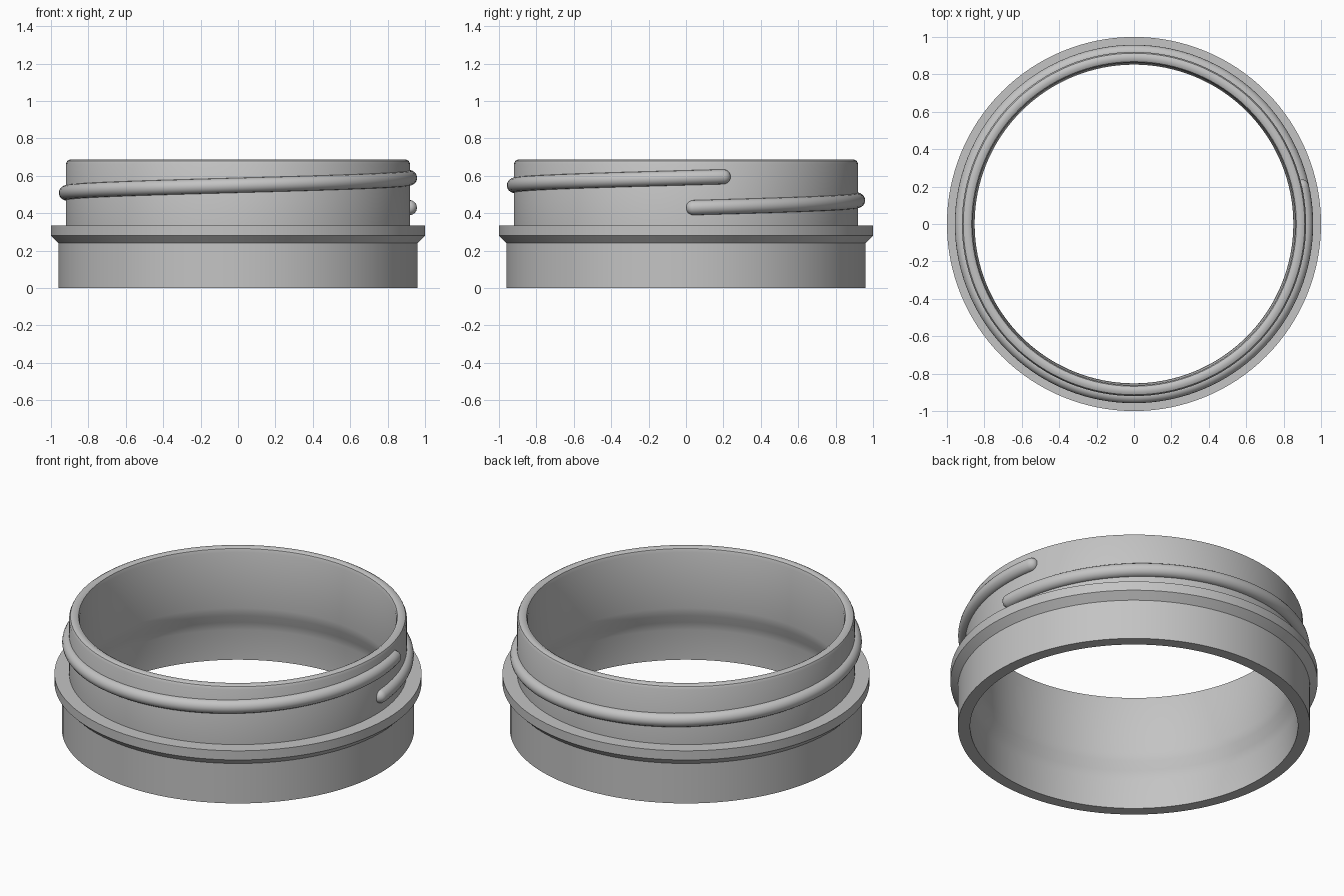
import bpy, bmesh
from math import sin, cos, pi, radians

cube = bpy.data.objects.get("Cube")
if cube:
    bpy.data.objects.remove(cube, do_unlink=True)

grey = bpy.data.materials.new("plain grey")
grey.use_nodes = True
COLOUR = (0.55, 0.55, 0.55, 1)
grey.diffuse_color = COLOUR
grey.node_tree.nodes["Principled BSDF"].inputs["Base Color"].default_value = COLOUR


def make_object(name, bm):
    """Finish a mesh with outward normals, grey material and smooth shading."""
    bmesh.ops.recalc_face_normals(bm, faces=bm.faces)
    mesh = bpy.data.meshes.new(name)
    bm.to_mesh(mesh)
    bm.free()
    mesh.materials.append(grey)
    obj = bpy.data.objects.new(name, mesh)
    bpy.context.collection.objects.link(obj)
    bpy.ops.object.select_all(action='DESELECT')
    obj.select_set(True)
    bpy.context.view_layer.objects.active = obj
    bpy.ops.object.shade_smooth_by_angle(angle=radians(32))
    return obj


def bridge(bm, a, b):
    """Join two closed rings of equal length with quads."""
    n = len(a)
    for i in range(n):
        j = (i + 1) % n
        bm.faces.new((a[i], a[j], b[j], b[i]))


# Neck ring: closed (radius, height) section turned around z
section = [(0.96, 0), (0.96, 0.24), (1.0, 0.28), (1.0, 0.335), (0.92, 0.335),
           (0.92, 0.665), (0.913, 0.68), (0.9, 0.687), (0.88, 0.687),
           (0.868, 0.68), (0.862, 0.66), (0.852, 0.33), (0.86, 0.28),
           (0.882, 0.23), (0.893, 0.18), (0.893, 0)]
SEGMENTS = 128
bm = bmesh.new()
rings = []
for i in range(SEGMENTS):
    t = 2 * pi * i / SEGMENTS
    rings.append([bm.verts.new((r * cos(t), r * sin(t), z)) for r, z in section])
for i in range(SEGMENTS):
    bridge(bm, rings[i], rings[(i + 1) % SEGMENTS])
make_object("neck_ring", bm)

# Screw thread: round tube climbing just over one turn, with domed ends
START, END = radians(2.5), radians(372.5)
LOW, HIGH = 0.43, 0.595
PATH_R, TUBE_R = 0.918, 0.04
STEPS, SIDES, DOME = 140, 16, 5

# Each station holds a path fraction, a shift along the path and a tube radius
dome = [(TUBE_R * cos(k * pi / 2 / DOME), TUBE_R * sin(k * pi / 2 / DOME))
        for k in range(DOME)]
stations = [(0, -s, r) for s, r in dome[1:]]
stations += [(i / STEPS, 0, TUBE_R) for i in range(STEPS + 1)]
stations += [(1, s, r) for s, r in reversed(dome[1:])]

bm = bmesh.new()
tube = []
for f, shift, radius in stations:
    t = START + f * (END - START) + shift / PATH_R
    z = LOW + f * (HIGH - LOW)
    ring = []
    for k in range(SIDES):
        a = 2 * pi * k / SIDES
        r = PATH_R + radius * cos(a)
        ring.append(bm.verts.new((r * cos(t), r * sin(t), z + radius * sin(a))))
    tube.append(ring)
for a, b in zip(tube, tube[1:]):
    bridge(bm, a, b)
bm.faces.new(tube[0])
bm.faces.new(tube[-1])
make_object("screw_thread", bm)
